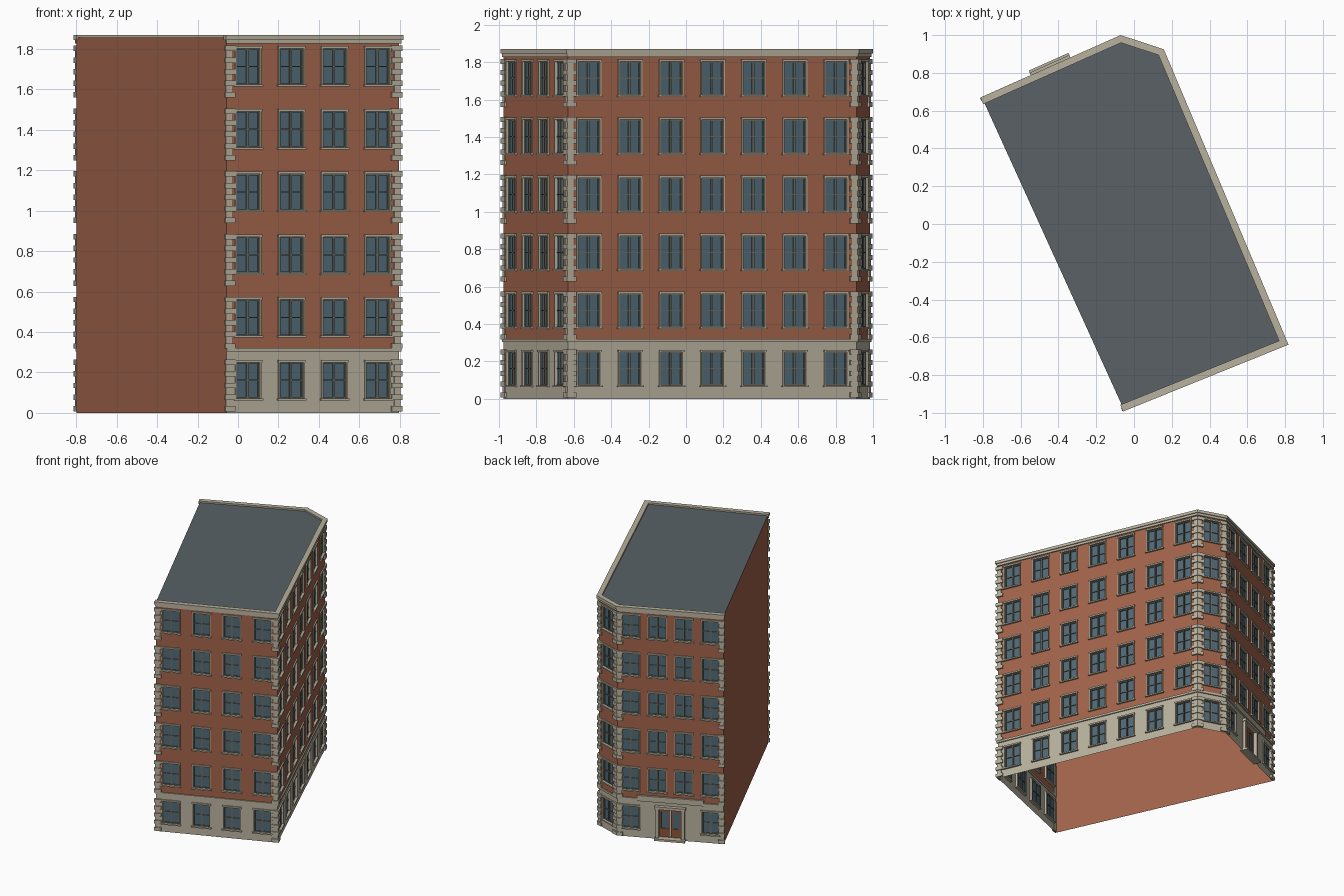
import bpy, bmesh
from mathutils import Matrix, Vector

if "Cube" in bpy.data.objects:
    bpy.data.objects.remove(bpy.data.objects["Cube"])

FLOOR, FLOORS, ROOF_Z = 0.3105, 6, 1.857
# street-side footprint, counter-clockwise; the last edge back to the start is the blank wall
PATH = [Vector(p) for p in [(-0.057, -0.975), (0.797, -0.63), (0.146, 0.912), (-0.07, 0.983), (-0.80, 0.658)]]
BAYS = [4, 7, 1, 4]


def mat(name, col):
    m = bpy.data.materials.new(name)
    m.diffuse_color = (*col, 1)
    m.use_nodes = True
    m.node_tree.nodes["Principled BSDF"].inputs["Base Color"].default_value = m.diffuse_color
    return m


BRICK = mat("brick", (0.36, 0.125, 0.07))
STONE = mat("stone", (0.48, 0.44, 0.34))
GLASS = mat("glass", (0.08, 0.14, 0.18))
SASH = mat("sash_paint", (0.14, 0.145, 0.12))
SLATE = mat("roofing", (0.10, 0.12, 0.13))
WOOD = mat("door_wood", (0.25, 0.09, 0.04))

parts = {}


def part(name, material, closed=True):
    if name not in parts:
        parts[name] = (bmesh.new(), material, closed)
    return parts[name][0]


def prism(bm, poly, z0, z1):
    """Closed solid from a 2D outline."""
    lo = [bm.verts.new((p[0], p[1], z0)) for p in poly]
    hi = [bm.verts.new((p[0], p[1], z1)) for p in poly]
    n = len(poly)
    bm.faces.new(lo[::-1])
    bm.faces.new(hi)
    for i in range(n):
        bm.faces.new((lo[i], lo[(i + 1) % n], hi[(i + 1) % n], hi[i]))


class Wall:
    """Local frame: s runs along the wall, d points outward."""
    def __init__(self, a, b):
        self.a, self.len = a, (b - a).length
        self.t = (b - a).normalized()
        self.n = Vector((self.t.y, -self.t.x))

    def pt(self, s, d):
        return self.a + self.t * s + self.n * d

    def box(self, bm, s0, s1, d0, d1, z0, z1):
        prism(bm, [self.pt(s0, d0), self.pt(s0, d1), self.pt(s1, d1), self.pt(s1, d0)], z0, z1)

    def quad(self, bm, s0, s1, z0, z1, d=0.0):
        bm.faces.new([bm.verts.new((*self.pt(s, d), z)) for s, z in ((s0, z0), (s1, z0), (s1, z1), (s0, z1))])


walls = [Wall(PATH[i], PATH[i + 1]) for i in range(4)]


def offset(d, ext):
    """Mitred offset of the street path, overrunning its open ends by ext."""
    out = [walls[0].pt(-ext, d)]
    for a, b in zip(walls, walls[1:]):
        m = a.n + b.n
        out.append(b.a + m * (d / m.dot(a.n)))
    return out + [walls[-1].pt(walls[-1].len + ext, d)]


def band(name, d0, d1, z0, z1, ext=0.0):
    bm = part(name, STONE)
    ins, outs = offset(d0, ext), offset(d1, ext)
    for i in range(4):
        prism(bm, [ins[i], outs[i], outs[i + 1], ins[i + 1]], z0, z1)


def window(w, c, z):
    """Stone surround, sash bars and glass, centred at c above floor level z."""
    st, sa = part("window_surrounds", STONE), part("window_sashes", SASH)
    h, b, t = 0.066, z + 0.072, z + 0.25
    w.box(st, c - h - 0.010, c + h + 0.010, -0.02, 0.014, z + 0.062, b)
    w.box(st, c - h - 0.006, c + h + 0.006, -0.02, 0.010, t, z + 0.262)
    for s in (-1, 1):
        e = sorted((c + s * (h - 0.004), c + s * (h + 0.004)))
        w.box(st, *e, -0.02, 0.007, b, t)
        e = sorted((c + s * (h - 0.004), c + s * (h - 0.010)))
        w.box(sa, *e, -0.018, -0.006, b, t)
    w.box(sa, c - 0.006, c + 0.006, -0.018, -0.004, b, t)
    for zz in (b, (b + t) / 2 - 0.003, t - 0.006):
        w.box(sa, c - h, c + h, -0.018, -0.006, zz, zz + 0.006)
    w.quad(part("window_glass", GLASS, False), c - h, c + h, b, t, -0.013)


# walls with real openings, one bay at a time
for wi, (w, bays) in enumerate(zip(walls, BAYS)):
    step = w.len / bays
    for f in range(FLOORS):
        z = f * FLOOR
        z1 = 0.318 if f == 0 else (ROOF_Z if f == FLOORS - 1 else z + FLOOR)
        z0 = 0.318 if f == 1 else z
        z1 = z1 + 0 if f != 0 else 0.318
        bm = part("ground_floor_walls", STONE, False) if f == 0 else part("brick_walls", BRICK, False)
        for i in range(bays):
            if wi == 3 and f == 0 and i in (1, 2):
                continue
            s0, s1, c = i * step, (i + 1) * step, (i + 0.5) * step
            b, t = z + 0.072, z + 0.25
            w.quad(bm, s0, s1, z0, b)
            w.quad(bm, s0, s1, t, z1)
            w.quad(bm, s0, c - 0.066, b, t)
            w.quad(bm, c + 0.066, s1, b, t)
            window(w, c, z)

# blank party wall and flat roof
blank = Wall(PATH[4], PATH[0])
blank.quad(part("party_wall", BRICK, False), 0, blank.len, 0, ROOF_Z)
roof = part("roof", SLATE, False)
roof.faces.new([roof.verts.new((*p, ROOF_Z)) for p in PATH])

# ledge over the ground floor, stepped cornice
band("ground_floor_ledge", -0.005, 0.009, 0.303, 0.32)
band("cornice_lower", -0.005, 0.009, 1.828, 1.846, 0.004)
band("cornice_upper", -0.022, 0.016, 1.846, 1.869, 0.008)

# corner quoins: bold blocks alternating with slim ones
quoins = part("quoins", STONE)


def quoin(i, length, d, ext, z0, z1):
    outer, inner = offset(d, ext), offset(-0.004, ext)
    o, n = outer[i], inner[i]
    poly = [n]
    if i > 0:
        w = walls[i - 1]
        poly += [w.pt(w.len - length, -0.004), w.pt(w.len - length, d)]
    poly.append(o)
    if i < 4:
        poly += [walls[i].pt(length, d), walls[i].pt(length, -0.004)]
    prism(quoins, poly, z0, z1)


for i in range(5):
    for f in range(FLOORS):
        for k in range(5):
            z = f * FLOOR + 0.007 + 0.0575 * k
            quoin(i, 0.042, 0.013, 0.010, z, z + 0.027)
            if k < 4:
                quoin(i, 0.028, 0.006, 0.004, z + 0.027, z + 0.0575)

# entrance in the middle of the back wall
w = walls[3]
step, c = w.len / 4, w.len / 2
gw = part("ground_floor_walls", STONE, False)
w.quad(gw, step, c - 0.09, 0, 0.318)
w.quad(gw, c + 0.09, 3 * step, 0, 0.318)
w.quad(gw, c - 0.09, c + 0.09, 0.25, 0.318)
sur, door = part("door_surround", STONE), part("double_door", WOOD)
for s in (-1, 1):
    w.box(sur, *sorted((c + s * 0.085, c + s * 0.108)), -0.02, 0.022, 0.0, 0.25)
    x0, x1 = sorted((c + s * 0.002, c + s * 0.085))
    w.box(door, x0, x1, -0.018, -0.006, 0.015, 0.085)
    w.box(door, x0, x1, -0.018, -0.006, 0.222, 0.25)
    w.box(door, x0, x0 + 0.014, -0.018, -0.006, 0.085, 0.222)
    w.box(door, x1 - 0.014, x1, -0.018, -0.006, 0.085, 0.222)
    w.quad(part("door_glass", GLASS, False), x0, x1, 0.085, 0.222, -0.012)
w.box(sur, c - 0.115, c + 0.115, -0.02, 0.030, 0.25, 0.272)
w.box(part("door_step", STONE), c - 0.115, c + 0.115, -0.02, 0.042, 0.0, 0.016)
w.box(part("fascia_panel", STONE), c - 0.25, c + 0.25, -0.005, 0.014, 0.30, 0.345)

# turn every part into an object
for name, (bm, material, closed) in parts.items():
    if closed:
        bmesh.ops.recalc_face_normals(bm, faces=bm.faces)
    else:
        bmesh.ops.remove_doubles(bm, verts=bm.verts, dist=1e-5)
    me = bpy.data.meshes.new(name)
    bm.to_mesh(me)
    bm.free()
    me.materials.append(material)
    bpy.context.collection.objects.link(bpy.data.objects.new(name, me))
